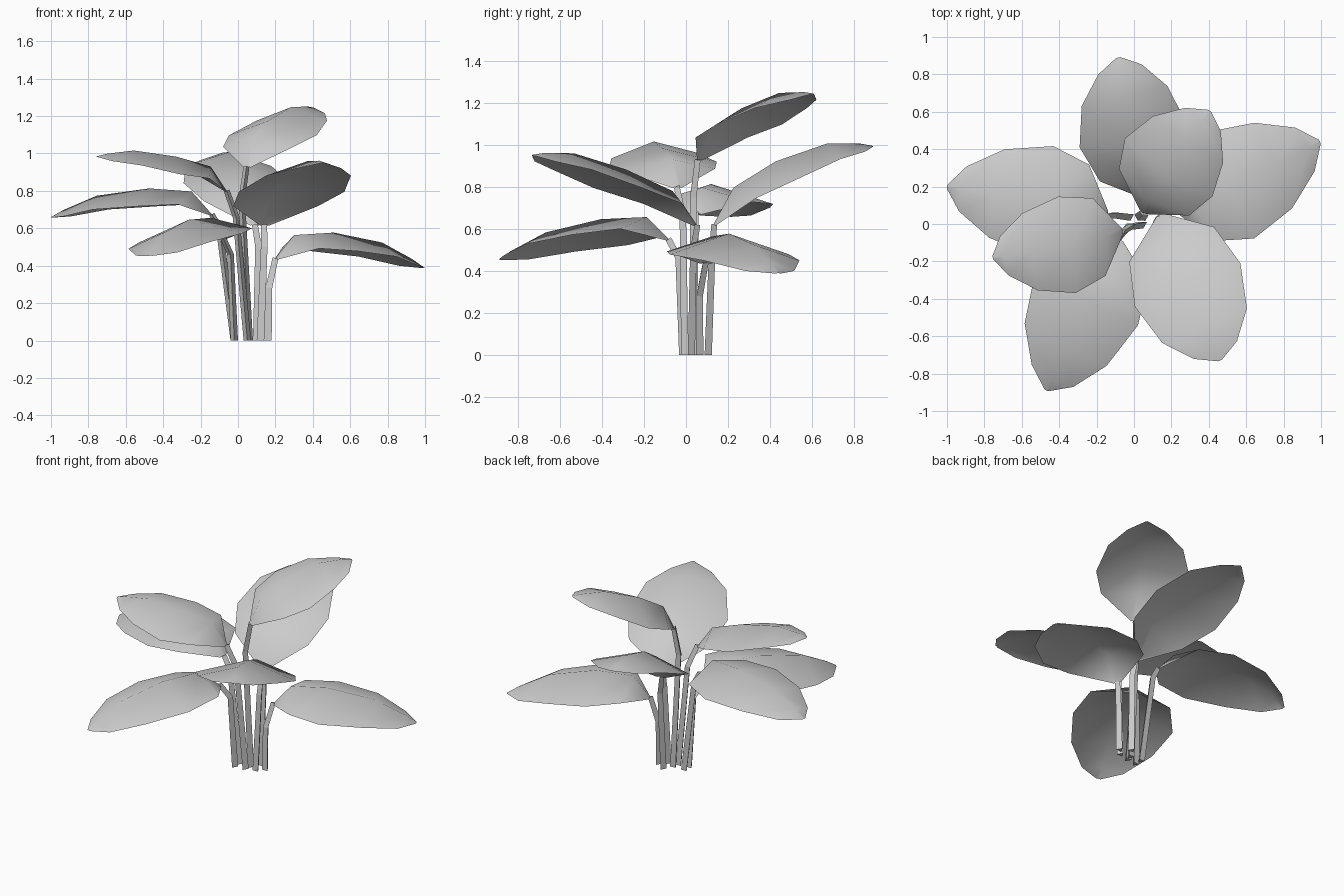
import bpy
from mathutils import Vector, Matrix

if "Cube" in bpy.data.objects:
    bpy.data.objects.remove(bpy.data.objects["Cube"])

UP = Vector((0, 0, 1))
# (position along leaf, half width, extra lift)
STATIONS = [(0, .025, 0), (.14, .245, .055), (.42, .305, .005), (.74, .245, 0), (.93, .125, 0), (1, .012, 0)]


def make(name, verts, faces):
    me = bpy.data.meshes.new(name)
    me.from_pydata([tuple(v) for v in verts], [], faces)
    me.update()
    ob = bpy.data.objects.new(name, me)
    bpy.context.collection.objects.link(ob)
    return ob


def leaf(name, base, mid, tip, scale=1.0, roll=0.0, droop=.32):
    """Ridged leaf blade swept along an arc through base, mid and tip."""
    b, m, t = Vector(base), Vector(mid), Vector(tip)
    k = .45
    # quadratic arc passing through mid at parameter k
    c = (m - b * (1 - k) ** 2 - t * k * k) / (2 * k * (1 - k))
    flat = t - b
    flat.z = 0
    level = UP.cross(flat).normalized()             # left of growth direction
    verts, faces = [], []
    for u, w, lift in STATIONS:
        p = b * (1 - u) ** 2 + c * 2 * u * (1 - u) + t * u * u + UP * lift
        tan = ((c - b) * (1 - u) + (t - c) * u).normalized()
        side = Matrix.Rotation(roll, 3, tan) @ level
        nor = tan.cross(side).normalized()
        w *= scale
        for s in (-1, 0, 1):
            verts.append(p + side * (s * w) - nor * (abs(s) * w * droop))
    for i in range(len(STATIONS) - 1):
        for j in range(2):
            a = i * 3 + j
            faces.append((a, a + 3, a + 4, a + 1))
    ob = make(name, verts, faces)
    for p in ob.data.polygons:
        p.use_smooth = True


def stem(name, points, ridge, r0=.023, r1=.018):
    """Three-sided tapering stalk; ridge = +1 puts its edge at the back, -1 at the front."""
    pts = [Vector(p) for p in points]
    n = len(pts)
    verts, faces = [], []
    for i, p in enumerate(pts):
        tan = UP if i == 0 else (pts[min(i + 1, n - 1)] - pts[i - 1]).normalized()
        x = Vector((0, 1, 0)).cross(tan).normalized() * ridge
        y = tan.cross(x)
        r = r0 + (r1 - r0) * i / (n - 1)
        verts += [p + (x * a + y * c) * r for a, c in ((0, 1), (-.87, -.5), (.87, -.5))]
    for i in range(n - 1):
        for j in range(3):
            k = (j + 1) % 3
            faces.append((i * 3 + j, i * 3 + k, i * 3 + 3 + k, i * 3 + 3 + j))
    faces += [(2, 1, 0), tuple(range(n * 3 - 3, n * 3))]
    make(name, verts, faces)


# name: stem foot, stem elbow, leaf base, leaf middle, leaf tip, scale, roll, stem ridge
PLANT = {
    "left": ((-.02, .04, 0), (-.1, .05, .6), (-.14, .05, .675), (-.5, .125, .81), (-1, .2, .66), .98, 0, -1),
    "back": ((.1, .1, 0), (.11, .12, .5), (.09, .13, .62), (0, .45, .93), (-.085, .89, .995), .96, 0, 1),
    "top": ((.06, .04, 0), (.02, .04, .75), (.045, .06, .93), (.17, .28, 1.18), (.405, .605, 1.245), .92, 0, -1),
    "right": ((.16, .06, 0), (.165, .06, .28), (.2, .09, .44), (.535, .215, .573), (.995, .44, .39), 1.02, 0, 1),
    "front_right": ((.12, .02, 0), (.14, .03, .5), (.14, .05, .62), (.28, -.31, .89), (.46, -.73, .953), 1, 0, 1),
    "front_left": ((-.02, -.01, 0), (-.04, -.03, .46), (-.08, -.08, .55), (-.275, -.43, .64), (-.47, -.89, .455), 1.01, .08, -1),
    "upper_left": ((.05, 0, 0), (-.01, -.01, .66), (-.06, -.04, .8), (-.35, -.115, .985), (-.755, -.18, .985), .86, -.06, -1),
}
for key, (foot, elbow, base, mid, tip, scale, roll, ridge) in PLANT.items():
    stem(key + "_stem", (foot, elbow, base), ridge)
    leaf(key + "_leaf", base, mid, tip, scale, roll)
